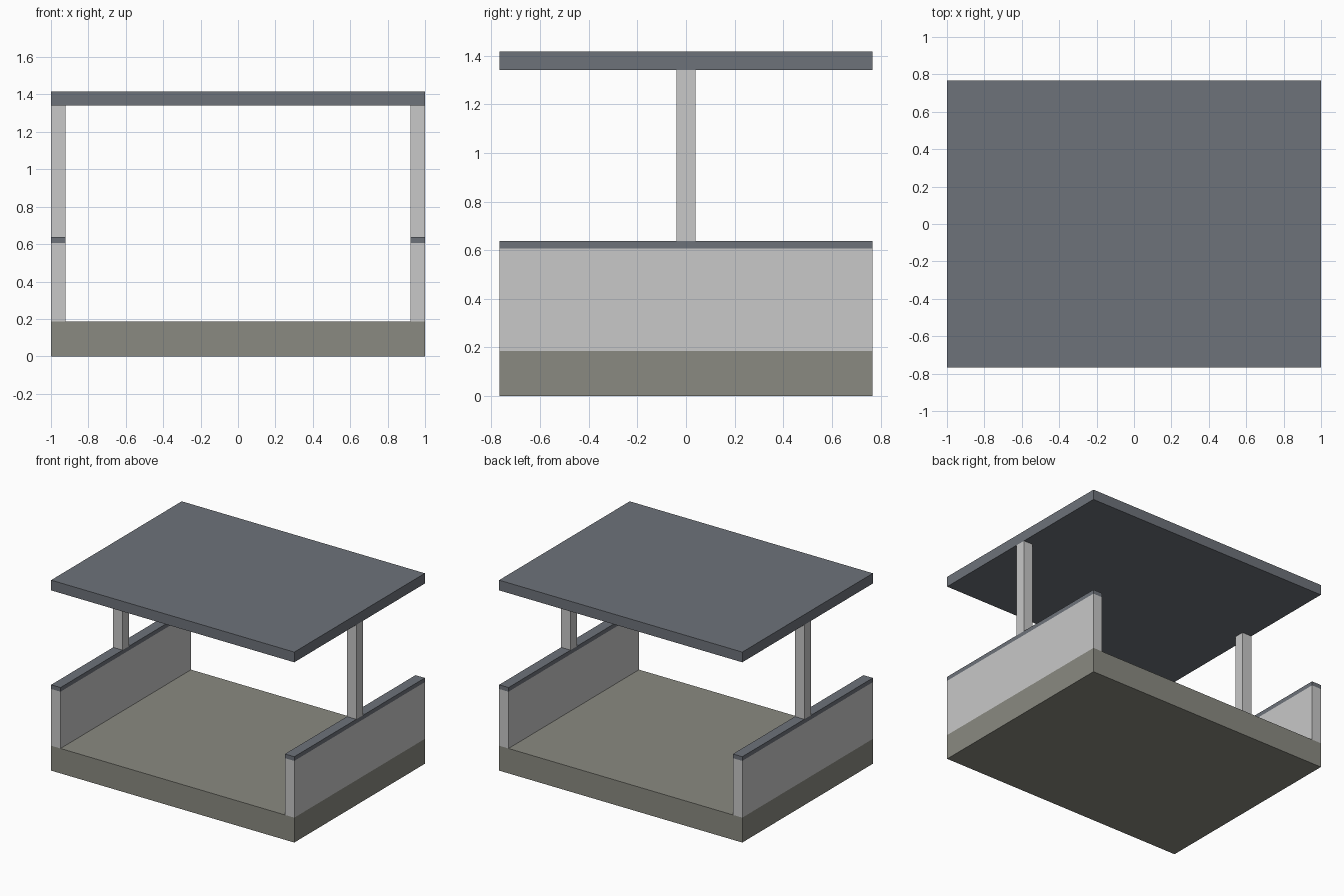
import bpy
import bmesh
from mathutils import Vector

default = bpy.data.objects.get("Cube")
if default:
    bpy.data.objects.remove(default, do_unlink=True)


def make_material(name, rgb):
    mat = bpy.data.materials.new(name)
    mat.use_nodes = True
    colour = (*rgb, 1.0)
    mat.diffuse_color = colour
    mat.node_tree.nodes["Principled BSDF"].inputs["Base Color"].default_value = colour
    return mat


stone = make_material("olive grey stone", (0.255, 0.255, 0.22))
plaster = make_material("pale grey plaster", (0.58, 0.58, 0.58))
slate = make_material("slate grey", (0.155, 0.17, 0.195))


def box(name, low, high, mat):
    """Axis-aligned box between two corners."""
    low, high = Vector(low), Vector(high)
    bm = bmesh.new()
    bmesh.ops.create_cube(bm, size=1)
    bmesh.ops.scale(bm, vec=high - low, verts=bm.verts)
    bmesh.ops.translate(bm, vec=(low + high) / 2, verts=bm.verts)
    mesh = bpy.data.meshes.new(name)
    bm.to_mesh(mesh)
    bm.free()
    mesh.materials.append(mat)
    obj = bpy.data.objects.new(name, mesh)
    bpy.context.collection.objects.link(obj)
    return obj


half_depth = 0.767
thick = 0.077
floor_top, wall_top, cap_top = 0.185, 0.607, 0.638
roof_base, roof_top = 1.34, 1.416

# Floor slab and flat roof
box("floor_slab", (-1, -half_depth, 0), (1, half_depth, floor_top), stone)
box("roof_slab", (-1, -half_depth, roof_base), (1, half_depth, roof_top), slate)

# Low side walls with caps, each carrying one central post
for side, x0 in (("right", -1), ("left", 1 - thick)):
    x1 = x0 + thick
    box(side + "_wall", (x0, -half_depth, floor_top), (x1, half_depth, wall_top), plaster)
    box(side + "_wall_cap", (x0, -half_depth, wall_top), (x1, half_depth, cap_top), slate)
    box(side + "_post", (x0, -thick / 2, cap_top), (x1, thick / 2, roof_base), plaster)
